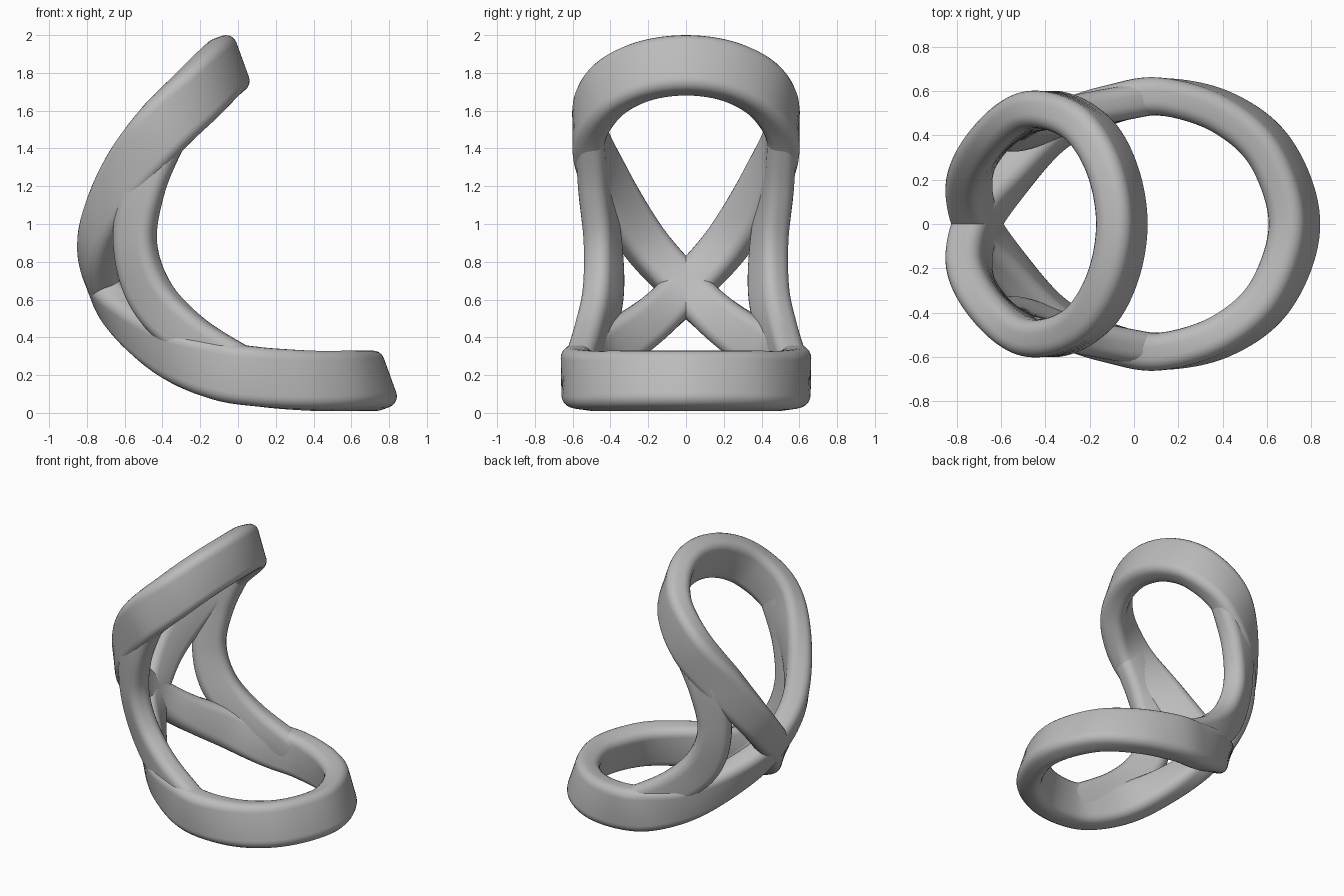
import bpy, bmesh
from math import sin, cos, pi, radians
from mathutils import Vector

cube = bpy.data.objects.get("Cube")
if cube:
    bpy.data.objects.remove(cube, do_unlink=True)

grey = bpy.data.materials.new("plain_grey")
grey.use_nodes = True
grey.diffuse_color = (0.5, 0.5, 0.5, 1)
grey.node_tree.nodes["Principled BSDF"].inputs["Base Color"].default_value = (0.5, 0.5, 0.5, 1)

AXIS = Vector((0.94, 0, 0.34))   # band faces turn from this axis towards the sides
STEPS = 12


def station(x, y, z, turn, half_width, side=1):
    """Centre, outward direction and half width of the band at one place."""
    t = radians(turn) * side
    return Vector((x, y * side, z)), AXIS * cos(t) + Vector((0, sin(t), 0)), half_width


def spline(a, b, c, d, t):
    return 0.5 * (2 * b + (c - a) * t + (2 * a - 5 * b + 4 * c - d) * t * t
                  + (3 * b - a - 3 * c + d) * t ** 3)


def section(hw, ht, r=0.06, n=5):
    """Rounded rectangle: width along the first axis, thickness along the second."""
    pts = []
    for k, (sx, sy) in enumerate(((1, 1), (-1, 1), (-1, -1), (1, -1))):
        for i in range(n + 1):
            a = (k + i / n) * pi / 2
            pts.append((sx * (hw - r) + r * cos(a), sy * (ht - r) + r * sin(a)))
    return pts


def sweep(name, stations, closed, ht):
    n = len(stations)
    pick = (lambda i: stations[i % n]) if closed else (lambda i: stations[max(0, min(n - 1, i))])
    samples = []
    for i in range(n if closed else n - 1):
        quad = [pick(i + k) for k in (-1, 0, 1, 2)]
        for s in range(STEPS):
            samples.append([spline(*[q[j] for q in quad], s / STEPS) for j in range(3)])
    if not closed:
        samples.append(list(stations[-1]))
    bm = bmesh.new()
    rings = []
    m = len(samples)
    for i, (p, out, hw) in enumerate(samples):
        nxt = samples[(i + 1) % m if closed else min(i + 1, m - 1)][0]
        prv = samples[i - 1 if closed else max(i - 1, 0)][0]
        tan = (nxt - prv).normalized()
        out = (out - tan * out.dot(tan)).normalized()
        wide = tan.cross(out)
        rings.append([bm.verts.new(p + wide * u + out * v) for u, v in section(hw, ht)])
    for i in range(m if closed else m - 1):
        a, b = rings[i], rings[(i + 1) % m]
        for j in range(len(a)):
            k = (j + 1) % len(a)
            bm.faces.new((a[j], a[k], b[k], b[j]))
    if not closed:
        bm.faces.new(rings[0])
        bm.faces.new(rings[-1])
    bmesh.ops.recalc_face_normals(bm, faces=bm.faces)
    mesh = bpy.data.meshes.new(name)
    bm.to_mesh(mesh)
    bm.free()
    mesh.materials.append(grey)
    obj = bpy.data.objects.new(name, mesh)
    bpy.context.collection.objects.link(obj)
    bpy.ops.object.select_all(action='DESELECT')
    obj.select_set(True)
    bpy.context.view_layer.objects.active = obj
    bpy.ops.object.shade_smooth_by_angle(angle=radians(40))
    return obj


# Figure-eight band: x, y, z, turn, half width
upper = [(-.10, .25, 1.80, 22, .157), (-.22, .44, 1.68, 50, .157), (-.42, .515, 1.48, 92, .155),
         (-.62, .41, 1.20, 138, .14), (-.74, .22, .90, 162, .122)]
lower = [(-.57, .20, .48, 150, .122), (-.35, .43, .32, 127, .14), (-.10, .54, .225, 102, .155),
         (.12, .575, .19, 90, .157), (.40, .504, .17, 63, .157), (.62, .32, .17, 36, .157)]
upper_tip = station(-.055, 0, 1.84, 0, .157)
lower_tip = station(.725, 0, .17, 0, .157)
crossing = station(-.71, 0, .66, 180, .115)

loop = [upper_tip] + [station(*p) for p in upper] + [crossing]
loop += [station(*p, side=-1) for p in lower] + [lower_tip]
loop += [station(*p) for p in reversed(lower)] + [crossing]
loop += [station(*p, side=-1) for p in reversed(upper)]
sweep("figure_eight_band", loop, True, .085)

# Side struts joining the upper and lower loops
strut = [(-.38, .51, 1.48, 92, .115), (-.50, .48, 1.20, 108, .115), (-.545, .44, .90, 120, .115),
         (-.46, .44, .62, 120, .125), (-.25, .50, .40, 108, .12), (.06, .57, .22, 92, .11)]
for name, side in (("left_strut", 1), ("right_strut", -1)):
    # the model's left is +x, so the two struts are told apart by depth
    name = "back_strut" if side > 0 else "front_strut"
    sweep(name, [station(*p, side=side) for p in strut], False, .078)
